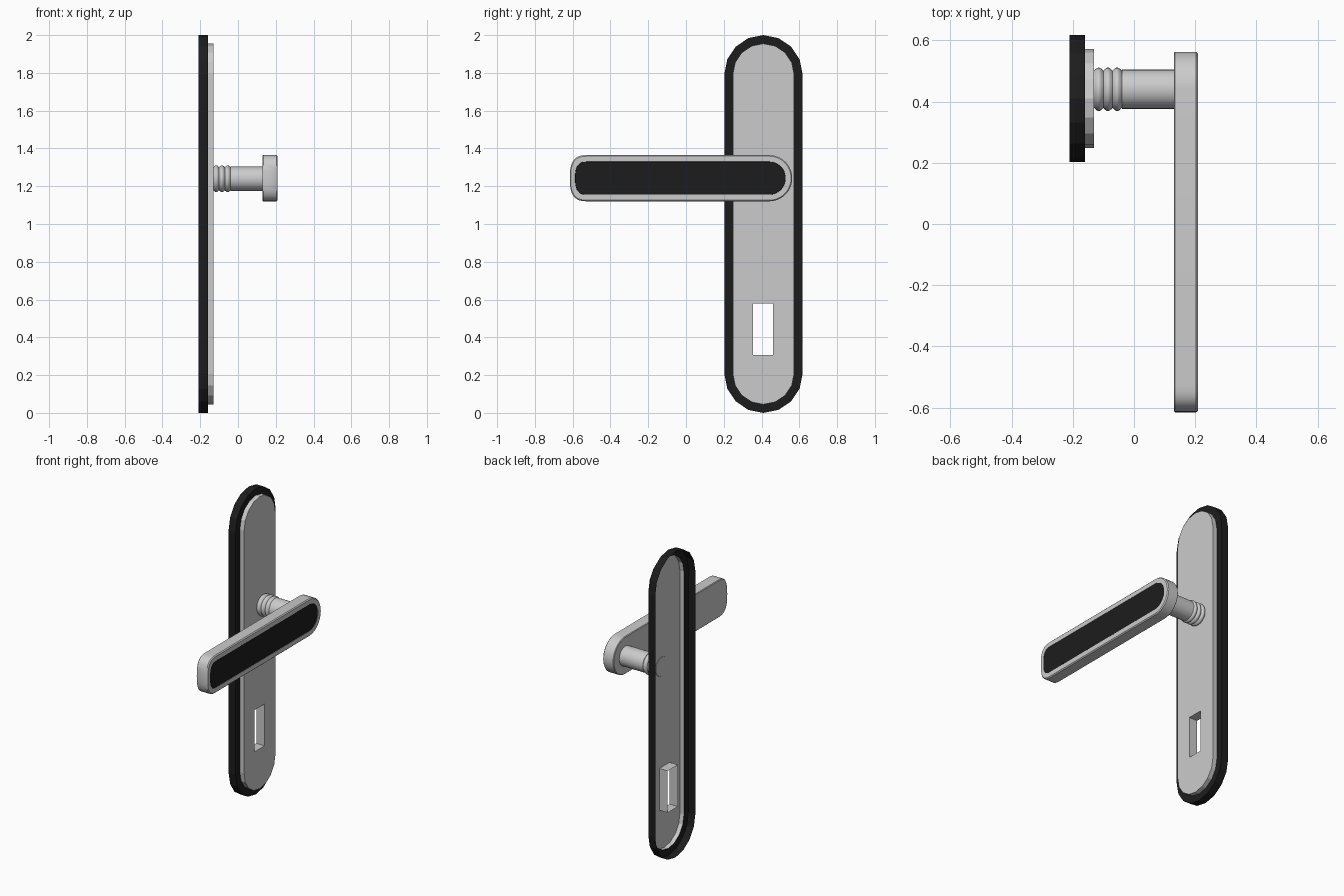
import bpy, bmesh, math
from math import sin, cos, pi

if "Cube" in bpy.data.objects:
    bpy.data.objects.remove(bpy.data.objects["Cube"])

YC, ZH, YS = 0.41, 1.2425, 0.44   # plate centre, handle height, spindle centre


def material(name, v):
    m = bpy.data.materials.new(name)
    m.diffuse_color = (v, v, v, 1)
    m.use_nodes = True
    m.node_tree.nodes["Principled BSDF"].inputs["Base Color"].default_value = m.diffuse_color
    return m


dark = material("black", 0.012)


def finish(bm, name, mat=None, smooth=None):
    me = bpy.data.meshes.new(name)
    bm.normal_update()
    bm.to_mesh(me)
    bm.free()
    ob = bpy.data.objects.new(name, me)
    bpy.context.collection.objects.link(ob)
    if mat:
        me.materials.append(mat)
    if smooth:
        bpy.ops.object.select_all(action='DESELECT')
        ob.select_set(True)
        bpy.context.view_layer.objects.active = ob
        bpy.ops.object.shade_smooth_by_angle(angle=math.radians(smooth))
    return ob


def ring(bm, pts, x):
    return [bm.verts.new((x, y, z)) for y, z in pts]


def bridge(bm, a, b):
    n = len(a)
    for i in range(n):
        j = (i + 1) % n
        bm.faces.new((a[i], a[j], b[j], b[i]))


def loft(bm, sections, cap_start=False, cap_end=False):
    """Bridge a chain of (outline, x) sections; outlines run anticlockwise seen from +x."""
    rs = [ring(bm, p, x) for p, x in sections]
    for a, b in zip(rs, rs[1:]):
        bridge(bm, a, b)
    if cap_start:
        bm.faces.new(rs[0][::-1])
    if cap_end:
        bm.faces.new(rs[-1])
    return rs


def stadium(r, n=8, z0=0.207, z1=1.793):
    top = [(YC + r * cos(pi * i / n), z1 + r * sin(pi * i / n)) for i in range(n + 1)]
    bottom = [(YC - r * cos(pi * i / n), z0 - r * sin(pi * i / n)) for i in range(n + 1)]
    return top + bottom


def grip(inset, n=20):
    """Lever outline: round at the spindle, blunt rounded at the free end."""
    r, e = 0.1225 - inset, 0.095 - inset * 0.8
    pts = [(YS + r * sin(pi * i / n), ZH - r * cos(pi * i / n)) for i in range(n + 1)]
    for i in range(n + 1):
        c, s = cos(pi * i / n), sin(pi * i / n)
        pts.append((-0.52 - e * max(s, 0) ** 0.7,
                    ZH + r * math.copysign(abs(c) ** 0.7, c)))
    return pts


# dark backing frame, open behind
bm = bmesh.new()
loft(bm, [(stadium(0.207), -0.21), (stadium(0.207), -0.16), (stadium(0.16), -0.16)])
finish(bm, "backing_frame", dark)

# face plate shell with keyhole sleeve
bm = bmesh.new()
front = loft(bm, [(stadium(0.162), -0.16), (stadium(0.162), -0.13)])[-1]
hole = [(0.355, 0.307), (0.46, 0.307), (0.46, 0.58), (0.355, 0.58)]
mouth = loft(bm, [(hole, -0.13), (hole, -0.19)])[0]
edges = []
for loop in (front, mouth):
    edges += [bm.edges.get((loop[i], loop[(i + 1) % len(loop)])) for i in range(len(loop))]
fill = bmesh.ops.triangle_fill(bm, edges=edges, use_beauty=True, use_dissolve=False,
                               normal=(1, 0, 0))
bm.normal_update()
for f in fill["geom"]:
    if isinstance(f, bmesh.types.BMFace) and f.normal.x < 0:
        f.normal_flip()
finish(bm, "face_plate")

# spindle with three rounded ribs next to the plate
profile = [(-0.132, 0.06)]
for k in range(3):
    for i in range(1, 9):
        profile.append((-0.13 + 0.03 * (k + i / 8), 0.061 + 0.010 * sin(pi * i / 8)))
profile += [(-0.04, 0.064), (0.135, 0.064)]
bm = bmesh.new()
N = 32
loft(bm, [([(YS + r * cos(2 * pi * i / N), ZH - 0.003 + r * sin(2 * pi * i / N))
            for i in range(N)], x) for x, r in profile], True, True)
finish(bm, "spindle", smooth=50)

# lever body with lightly eased edges and a shallow pocket
bm = bmesh.new()
loft(bm, [(grip(0.004), 0.13), (grip(0), 0.134), (grip(0), 0.203), (grip(0.006), 0.209),
          (grip(0.035), 0.209), (grip(0.035), 0.204)], True, False)
finish(bm, "lever", smooth=40)

# dark inlay in the lever
bm = bmesh.new()
loft(bm, [(grip(0.035), 0.204), (grip(0.036), 0.208)], False, True)
finish(bm, "lever_inlay", dark, smooth=40)
